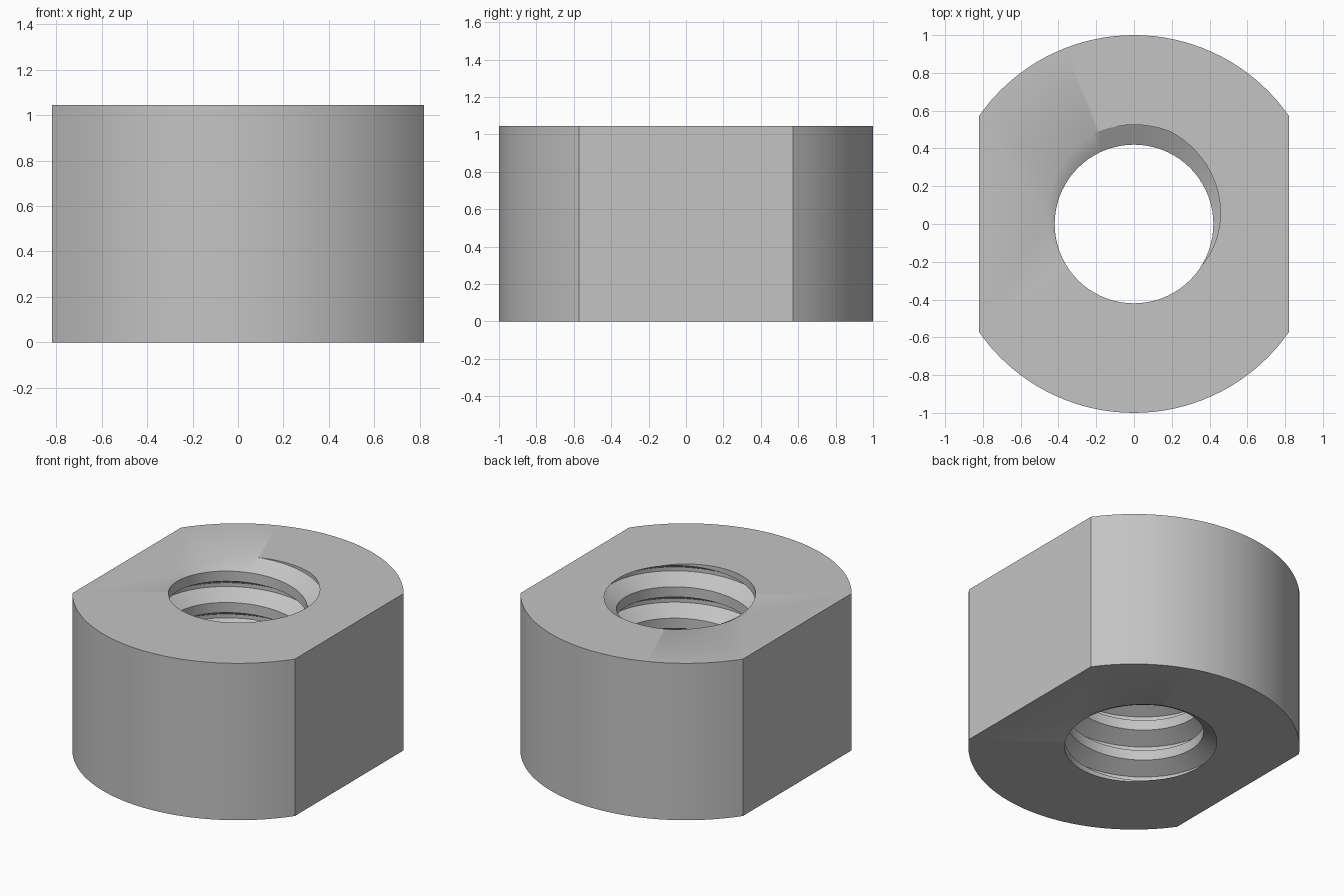
import bpy
import bmesh
from math import sin, cos, acos, radians, pi
from mathutils import Vector

cube = bpy.data.objects.get("Cube")
if cube:
    bpy.data.objects.remove(cube, do_unlink=True)

HEIGHT = 1.045
TURNS = 5
PITCH = HEIGHT / TURNS
FLAT_X = 0.82            # distance of the two wrench flats from the axis
CREST, ROOT = 0.42, 0.525
STEPS = 72               # wall segments per thread turn
ARC_STEPS = 36           # segments in each rounded side

bm = bmesh.new()

# Threaded bore: one right-hand helical grid, longer than the body
profile = [(-122, CREST), (-22, ROOT), (22, ROOT), (122, CREST)]
rows = [(PITCH * (turn + (degrees - 90) / 360), radius)
        for turn in range(-2, TURNS + 3) for degrees, radius in profile]
columns = []
for i in range(STEPS):
    a = 2 * pi * i / STEPS
    columns.append([bm.verts.new((r * cos(a), r * sin(a), z + PITCH * i / STEPS))
                    for z, r in rows])
for i in range(STEPS):
    here = columns[i]
    last = i == STEPS - 1
    # The last column meets the first one a full pitch higher
    there = columns[0][len(profile):] if last else columns[i + 1]
    for j in range(len(there) - 1):
        bm.faces.new((here[j], there[j], there[j + 1], here[j + 1]))

# Trim the bore flush with both end planes
for z, direction in ((0, -1), (HEIGHT, 1)):
    bmesh.ops.bisect_plane(bm, geom=bm.verts[:] + bm.edges[:] + bm.faces[:],
                           dist=1e-6, plane_co=(0, 0, z),
                           plane_no=(0, 0, direction), clear_outer=True)

# Outer wall: two round sides joined by two flats
start = acos(FLAT_X)
arc = [start + (pi - 2 * start) * i / ARC_STEPS for i in range(ARC_STEPS + 1)]
outline = [(cos(a), sin(a)) for a in arc]
outline += [(-x, -y) for x, y in outline]
low = [bm.verts.new((x, y, 0)) for x, y in outline]
high = [bm.verts.new((x, y, HEIGHT)) for x, y in outline]
for i in range(len(outline)):
    k = (i + 1) % len(outline)
    bm.faces.new((low[i], low[k], high[k], high[i]))

# End faces between the outline and the bore rim
for z, direction in ((0, -1), (HEIGHT, 1)):
    rim = [e for e in bm.edges if e.is_boundary
           and all(abs(v.co.z - z) < 1e-4 for v in e.verts)]
    bmesh.ops.triangle_fill(bm, use_beauty=True, edges=rim,
                            normal=Vector((0, 0, direction)))
bmesh.ops.recalc_face_normals(bm, faces=bm.faces[:])

mesh = bpy.data.meshes.new("threaded_nut")
bm.to_mesh(mesh)
bm.free()
nut = bpy.data.objects.new("threaded_nut", mesh)
bpy.context.collection.objects.link(nut)

# Plain grey metal
grey = bpy.data.materials.new("grey_metal")
grey.use_nodes = True
colour = (0.55, 0.55, 0.55, 1)
grey.diffuse_color = colour
grey.node_tree.nodes["Principled BSDF"].inputs["Base Color"].default_value = colour
mesh.materials.append(grey)

bpy.ops.object.select_all(action='DESELECT')
nut.select_set(True)
bpy.context.view_layer.objects.active = nut
bpy.ops.object.shade_smooth_by_angle(angle=radians(30))
